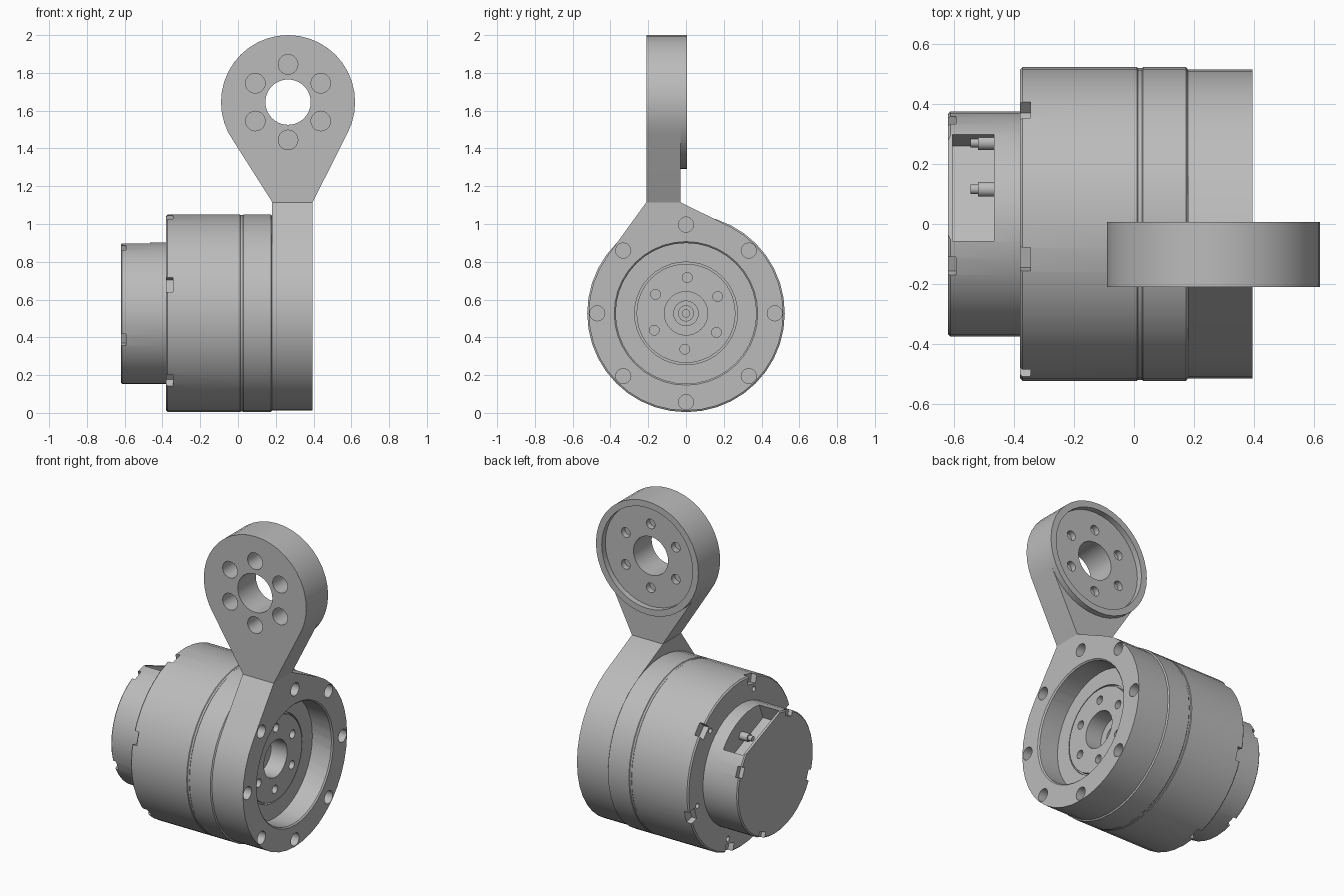
import bpy, bmesh
from math import pi, radians, sin, cos
from mathutils import Matrix, Vector

if "Cube" in bpy.data.objects:
    bpy.data.objects.remove(bpy.data.objects["Cube"])

AXIS_Z = 0.527                      # height of the motor axis
EYE = Vector((0.265, 0, 1.645))     # centre of the bracket eye
SEG = 40
ALONG_X = Matrix.Translation((0, 0, AXIS_Z)) @ Matrix.Rotation(pi / 2, 4, 'Y')
ALONG_Y = Matrix.Translation(EYE) @ Matrix.Rotation(-pi / 2, 4, 'X')

grey = bpy.data.materials.new("machined_grey")
grey.use_nodes = True
grey.diffuse_color = (0.5, 0.5, 0.5, 1)
grey.node_tree.nodes["Principled BSDF"].inputs["Base Color"].default_value = (0.5, 0.5, 0.5, 1)


def finish(name, bm):
    bmesh.ops.recalc_face_normals(bm, faces=bm.faces)
    mesh = bpy.data.meshes.new(name)
    bm.to_mesh(mesh)
    bm.free()
    obj = bpy.data.objects.new(name, mesh)
    bpy.context.collection.objects.link(obj)
    mesh.materials.append(grey)
    return obj


def lathe(name, profile, frame, closed=False):
    """Revolve (distance along axis, radius) points about the frame's z axis."""
    bm = bmesh.new()
    vs = [bm.verts.new((r, 0, d)) for d, r in profile]
    pairs = list(zip(vs, vs[1:])) + ([(vs[-1], vs[0])] if closed else [])
    es = [bm.edges.new(p) for p in pairs]
    bmesh.ops.spin(bm, geom=vs + es, cent=(0, 0, 0), axis=(0, 0, 1), angle=2 * pi, steps=SEG)
    bmesh.ops.remove_doubles(bm, verts=bm.verts, dist=1e-5)
    bm.transform(frame)
    return finish(name, bm)


def hull_prism(name, ends):
    bm = bmesh.new()
    for p in ends:
        bm.verts.new(p)
    bmesh.ops.convex_hull(bm, input=bm.verts)
    bmesh.ops.dissolve_limit(bm, angle_limit=0.01, verts=bm.verts, edges=bm.edges)
    return finish(name, bm)


def rod(bm, frame, u, v, d0, d1, r0, r1=None, seg=20):
    """Cylinder or cone along the frame's z axis, offset sideways by u and v."""
    place = frame @ Matrix.Translation((u, v, (d0 + d1) / 2))
    bmesh.ops.create_cone(bm, cap_ends=True, segments=seg, radius1=r0,
                          radius2=r0 if r1 is None else r1, depth=d1 - d0, matrix=place)


def rod_circle(bm, frame, count, start, ring_r, d0, d1, r):
    for k in range(count):
        a = radians(start + 360 * k / count)
        rod(bm, frame, ring_r * cos(a), ring_r * sin(a), d0, d1, r)


def block(bm, angle, x0, x1, r0, r1, width):
    """Box on the motor axis, turned so its radial direction leans from up to +y."""
    place = (Matrix.Translation((0, 0, AXIS_Z)) @ Matrix.Rotation(-radians(angle), 4, 'X')
             @ Matrix.Translation(((x0 + x1) / 2, 0, (r0 + r1) / 2))
             @ Matrix.Diagonal((x1 - x0, width, r1 - r0, 1)))
    bmesh.ops.create_cube(bm, size=1, matrix=place)


def cut(obj, fill):
    bm = bmesh.new()
    fill(bm)
    cutter = finish("cutter", bm)
    cutter.hide_render = True
    mod = obj.modifiers.new("cut", 'BOOLEAN')
    mod.operation, mod.solver, mod.object = 'DIFFERENCE', 'EXACT', cutter
    bpy.context.view_layer.objects.active = obj
    bpy.ops.object.modifier_apply(modifier=mod.name)
    bpy.data.objects.remove(cutter)


# Motor housing with seam groove, front boss and stepped bore
housing = lathe("motor_housing", [
    (-.38, 0), (-.38, .515), (-.372, .523), (.01, .523), (.014, .52), (.026, .52), (.03, .523),
    (.174, .523), (.18, .515), (.18, .372), (.255, .372), (.255, .272), (.235, .272),
    (.235, .262), (.26, .262), (.26, .115), (.15, .115), (.15, .065), (.1, .065),
    (.1, .04), (.08, .04), (.08, .02), (.05, .02), (.05, 0)], ALONG_X)


def housing_notches(bm):
    for k in range(6):
        block(bm, 60 * k - 13, -.4, -.345, .47, .56, .08)


cut(housing, housing_notches)
# Bolt holes in the front boss and rear flange (angles start from down)
cut(housing, lambda bm: rod_circle(bm, ALONG_X, 6, -2, .19, .2, .3, .026))
cut(housing, lambda bm: rod_circle(bm, ALONG_X, 6, 17, .44, -.4, -.35, .016))

# Rear cap with edge notches and connector pocket
cap = lathe("rear_cap", [(-.62, 0), (-.62, .368), (-.613, .375), (-.38, .375), (-.38, 0)], ALONG_X)
POCKET = 22


def cap_notches(bm):
    for k in range(4):
        block(bm, 90 * k - POCKET, -.64, -.594, .34, .42, .065)


cut(cap, cap_notches)
cut(cap, lambda bm: block(bm, POCKET, -.605, -.467, .22, .5, .384))
cut(cap, lambda bm: block(bm, POCKET, -.65, -.59, .325, .5, .384))

# Connector pins in the pocket
pins = bmesh.new()
turned = (Matrix.Translation((0, 0, AXIS_Z)) @ Matrix.Rotation(-radians(POCKET), 4, 'X')
          @ Matrix.Rotation(pi / 2, 4, 'Y'))
for side in (.016, .184):
    rod(pins, turned, -.27, side, -.52, -.46, .025)
    rod(pins, turned, -.27, side, -.545, -.52, .016)
pin_pair = finish("connector_pins", pins)

# Bracket ring: a disc drawn up to the neck
NECK = [(-.21, 1.115), (-.03, 1.115)]
circle = [(cos(2 * pi * k / SEG), sin(2 * pi * k / SEG)) for k in range(SEG)]
outline = [(.515 * c, AXIS_Z + .515 * s) for c, s in circle] + NECK
ring = hull_prism("bracket_ring", [(x, y, z) for x in (.18, .395) for y, z in outline])
cut(ring, lambda bm: rod(bm, ALONG_X, 0, 0, .1, .5, .372, seg=SEG))
cut(ring, lambda bm: rod(bm, ALONG_X, 0, 0, .375, .415, .36, .4, seg=SEG))
cut(ring, lambda bm: rod_circle(bm, ALONG_X, 8, 0, .47, .29, .42, .04))

# Bracket arm: teardrop plate with bore and bolt holes
outline = [(EYE.x + .355 * c, EYE.z + .355 * s) for c, s in circle]
outline += [(.182, 1.115), (.395, 1.115)]
arm = hull_prism("bracket_arm", [(x, y, z) for y in (-.21, -.03) for x, z in outline])
cut(arm, lambda bm: rod(bm, ALONG_Y, 0, 0, -.3, .1, .12, seg=SEG))
cut(arm, lambda bm: rod_circle(bm, ALONG_Y, 6, 90, .2, -.3, -.08, .052))
cut(arm, lambda bm: rod_circle(bm, ALONG_Y, 6, 90, .2, -.065, .05, .03))

# Raised rim behind the eye
rim = lathe("eye_rim", [(-.03, .315), (.006, .315), (.006, .355), (-.03, .355)], ALONG_Y, closed=True)

# Smooth curved walls, keep machined edges sharp
bpy.ops.object.select_all(action='DESELECT')
for part in (housing, cap, pin_pair, ring, arm, rim):
    part.select_set(True)
bpy.context.view_layer.objects.active = housing
bpy.ops.object.shade_smooth_by_angle(angle=radians(30))
